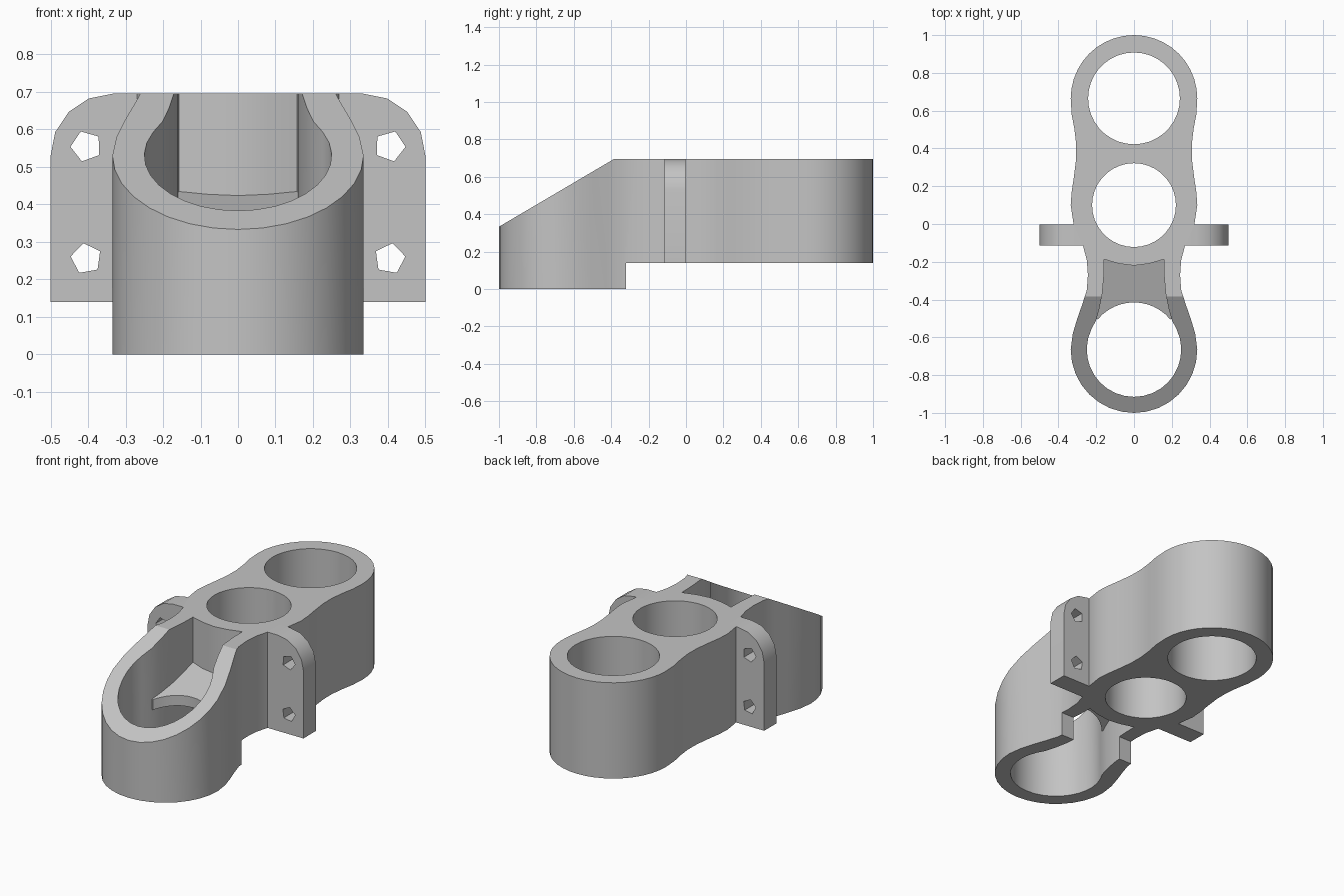
import bpy, bmesh, math
from mathutils import Vector

old = bpy.data.objects.get("Cube")
if old:
    bpy.data.objects.remove(old, do_unlink=True)

grey = bpy.data.materials.new("plain grey")
grey.use_nodes = True
COLOUR = (0.55, 0.55, 0.55, 1)
grey.diffuse_color = COLOUR
grey.node_tree.nodes["Principled BSDF"].inputs["Base Color"].default_value = COLOUR

TOP, DECK = 0.695, 0.14      # top height, underside of the raised rear body
BACK, MID, FRONT = 0.665, 0.10, -0.665   # y of the three bores


def prism(name, base, offset):
    """Extrude a closed 3D outline along an offset vector."""
    bm = bmesh.new()
    face = bm.faces.new([bm.verts.new(p) for p in base])
    ext = bmesh.ops.extrude_face_region(bm, geom=[face])
    verts = [g for g in ext["geom"] if isinstance(g, bmesh.types.BMVert)]
    bmesh.ops.translate(bm, verts=verts, vec=Vector(offset))
    bmesh.ops.recalc_face_normals(bm, faces=bm.faces)
    mesh = bpy.data.meshes.new(name)
    bm.to_mesh(mesh)
    bm.free()
    mesh.materials.append(grey)
    ob = bpy.data.objects.new(name, mesh)
    bpy.context.collection.objects.link(ob)
    return ob


def flat(pts, z):
    return [(x, y, z) for x, y in pts]


def arc(cx, cy, r, a0, a1, n):
    """Points on an arc, angles in degrees, both ends included."""
    return [(cx + r * math.cos(math.radians(a0 + (a1 - a0) * i / n)),
             cy + r * math.sin(math.radians(a0 + (a1 - a0) * i / n)))
            for i in range(n + 1)]


def mirrored(half):
    """Close a +x half outline; points on the axis are kept once."""
    return half + [(-x, y) for x, y in reversed(half) if abs(x) > 1e-5]


def circle(cx, cy, r, n, start=0):
    return arc(cx, cy, r, start, start + 360, n)[:-1]


def select(ob):
    bpy.ops.object.select_all(action='DESELECT')
    ob.select_set(True)
    bpy.context.view_layer.objects.active = ob


def cut(ob, cutter):
    cutter.hide_render = True
    mod = ob.modifiers.new("cut", 'BOOLEAN')
    mod.operation, mod.solver, mod.object = 'DIFFERENCE', 'EXACT', cutter
    select(ob)
    bpy.ops.object.modifier_apply(modifier=mod.name)
    bpy.data.objects.remove(cutter, do_unlink=True)


def smooth(ob):
    select(ob)
    bpy.ops.object.shade_smooth_by_angle(angle=math.radians(30))


# Main body: three waisted lobes
side = [(0.33, 0.58), (0.315, 0.5), (0.306, 0.42), (0.307, 0.34), (0.318, 0.25),
        (0.33, 0.17), (0.335, 0.10), (0.32, 0.0), (0.295, -0.06), (0.27, -0.115),
        (0.25, -0.19), (0.244, -0.27), (0.25, -0.35), (0.272, -0.42),
        (0.30, -0.50), (0.324, -0.58)]
outline = mirrored(arc(0, BACK, 0.335, 90, 0, 10) + side
                   + arc(0, FRONT, 0.335, 0, -90, 8))
body = prism("body", flat(outline, 0), (0, 0, TOP))

# Raised underside behind the front lobe
cut(body, prism("step_cutter", [(-1, -0.32, -1), (1, -0.32, -1), (1, 2, -1), (-1, 2, -1)],
                (0, 0, 1 + DECK)))
# Sloping front rim
rise = (TOP - 0.333) / 0.615
cut(body, prism("slope_cutter", [(-1, -1.2, 0.333 - 0.2 * rise), (-1, -0.185, TOP + 0.2 * rise),
                                 (-1, -1.2, 1.5)], (2, 0, 0)))
# Round bores
for y, r in ((BACK, 0.243), (MID, 0.222)):
    cut(body, prism("bore_cutter", flat(circle(0, y, r, 36), -0.5), (0, 0, 2)))
# Keyhole cavity through the front lobe
keyhole = mirrored([(0, -0.22), (0.08, -0.21), (0.158, -0.187), (0.16, -0.28),
                    (0.168, -0.37), (0.184, -0.45), (0.201, -0.51)]
                   + arc(0, FRONT, 0.25, 25, -90, 10))
cut(body, prism("cavity_cutter", flat(keyhole, -0.5), (0, 0, 2)))
smooth(body)


# Sloping ramp plate inside the cavity, ending at the front bore
def ramp_z(y):
    return 0.43 + (y + 0.2) * 0.33


ramp_outline = mirrored([(0, -0.17), (0.17, -0.17), (0.175, -0.37), (0.20, -0.47), (0.215, -0.504)]
                        + arc(0, FRONT, 0.25, 40, 90, 6))
ramp = prism("ramp", [(x, y, ramp_z(y)) for x, y in ramp_outline], (0, 0, -0.06))
smooth(ramp)

# Mounting ears with rounded upper corners and two screw holes each
for s, label in ((1, "left"), (-1, "right")):
    profile = ([(0.24, DECK), (0.5, DECK)] + arc(0.335, 0.53, 0.165, 0, 90, 4)
               + [(0.24, TOP)])
    ear = prism(label + "_mounting_ear", [(s * x, -0.115, z) for x, z in profile], (0, 0.113, 0))
    for z, turn in ((0.555, 70), (0.255, 80)):
        hole = circle(0.405, z, 0.042, 5, turn)
        cut(ear, prism("screw_hole_cutter", [(s * x, -0.3, hz) for x, hz in hole], (0, 0.5, 0)))
    smooth(ear)
